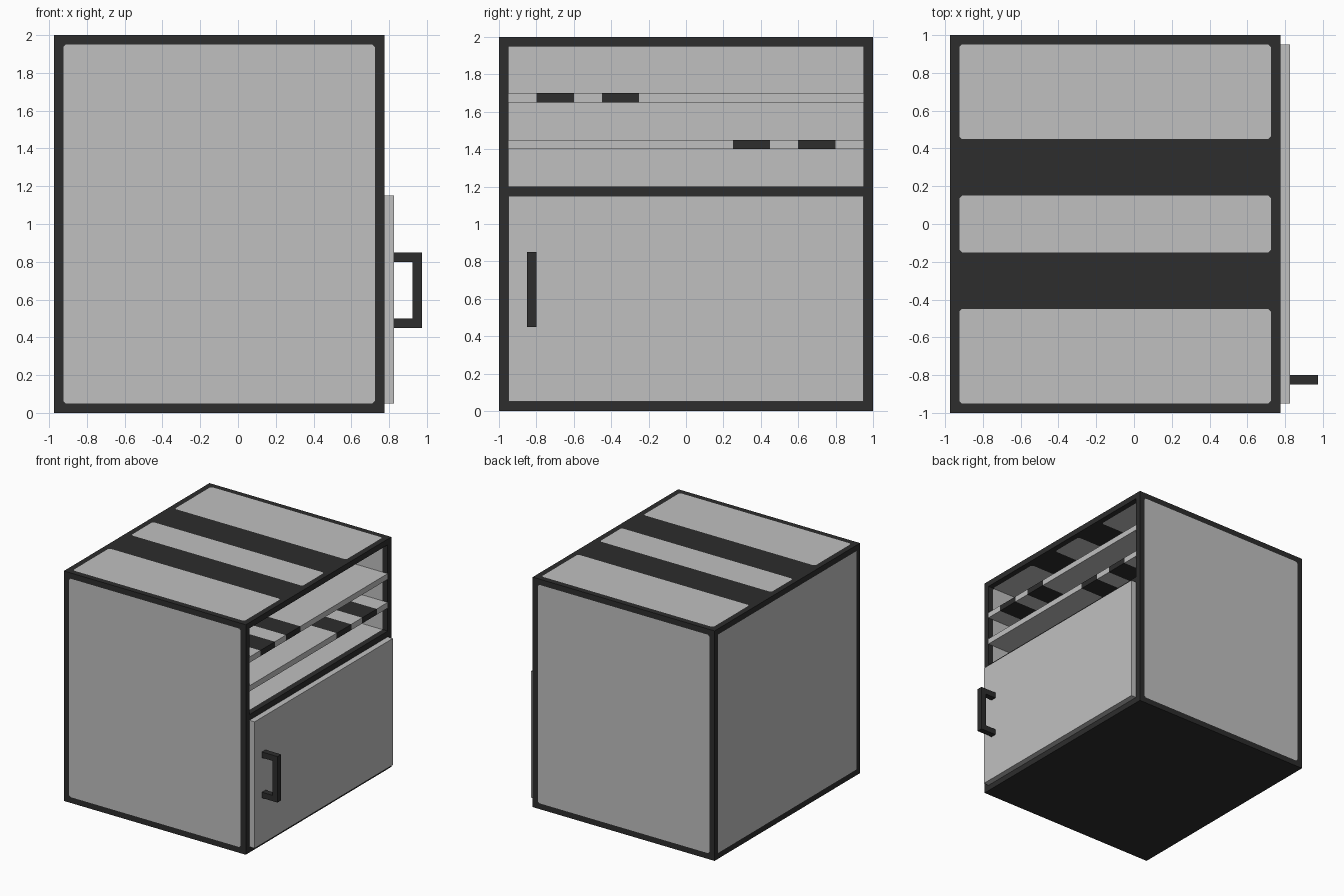
import bpy, bmesh
from mathutils import Vector

if "Cube" in bpy.data.objects:
    bpy.data.objects.remove(bpy.data.objects["Cube"], do_unlink=True)


def material(name, value):
    m = bpy.data.materials.new(name)
    m.use_nodes = True
    col = (value, value, value, 1)
    m.diffuse_color = col
    m.node_tree.nodes["Principled BSDF"].inputs["Base Color"].default_value = col
    return m


LIGHT = material("light_grey", 0.53)
DARK = material("charcoal", 0.026)


def finish(name, bm, mats):
    bmesh.ops.recalc_face_normals(bm, faces=bm.faces)
    me = bpy.data.meshes.new(name)
    bm.to_mesh(me)
    bm.free()
    for m in mats:
        me.materials.append(m)
    ob = bpy.data.objects.new(name, me)
    bpy.context.collection.objects.link(ob)
    return ob


def box(name, x, y, z, mat):
    """Box given by its (low, high) range on each axis."""
    bm = bmesh.new()
    bmesh.ops.create_cube(bm, size=1)
    lo, hi = Vector((x[0], y[0], z[0])), Vector((x[1], y[1], z[1]))
    for v in bm.verts:
        v.co = (lo + hi) / 2 + v.co * (hi - lo)
    return finish(name, bm, [mat])


def framed_slab(name, axis, depth, u, v, pu, pv, cut=0.014):
    """Dark slab with a light, corner-cut panel inset in both broad faces."""
    bm = bmesh.new()

    def vert(a, b, d):
        return bm.verts.new((a, b, d) if axis == "z" else (a, d, b))

    rims = []
    for d in depth:
        rim = [vert(a, b, d) for a, b in
               ((u[0], v[0]), (u[1], v[0]), (u[1], v[1]), (u[0], v[1]))]
        (l, r), (b, t), c = pu, pv, cut
        inner = [vert(p, q, d) for p, q in
                 ((l, b + c), (l + c, b), (r - c, b), (r, b + c),
                  (r, t - c), (r - c, t), (l + c, t), (l, t - c))]
        bm.faces.new(inner).material_index = 1
        for i in range(4):
            j = (i + 1) % 4
            bm.faces.new((rim[i], inner[2 * i + 1], inner[2 * i]))
            bm.faces.new((rim[i], rim[j], inner[2 * j], inner[2 * i + 1]))
        rims.append(rim)
    for i in range(4):
        j = (i + 1) % 4
        bm.faces.new((rims[0][i], rims[0][j], rims[1][j], rims[1][i]))
    return finish(name, bm, [DARK, LIGHT])


BODY_X, PANEL_X = (-0.975, 0.775), (-0.925, 0.725)
INSIDE_X, INSIDE_Y = (-0.925, 0.775), (-0.95, 0.95)

# Cabinet shell
framed_slab("front_wall", "y", (-1, -0.95), BODY_X, (0, 2), PANEL_X, (0.05, 1.95))
framed_slab("back_wall", "y", (0.95, 1), BODY_X, (0, 2), PANEL_X, (0.05, 1.95))
box("closed_side_wall", (-0.975, -0.925), INSIDE_Y, (0.05, 1.95), LIGHT)
box("base", BODY_X, (-1, 1), (0, 0.05), DARK)

# Top made of three framed sections separated by wide dark bands
for name, span, panel in (("top_front", (-1, -0.3), (-0.95, -0.45)),
                          ("top_middle", (-0.3, 0.3), (-0.15, 0.15)),
                          ("top_back", (0.3, 1), (0.45, 0.95))):
    framed_slab(name, "z", (1.95, 2), BODY_X, span, PANEL_X, panel)

# Divider between the open and closed compartments
box("divider", (-0.925, 0.725), INSIDE_Y, (1.15, 1.2), LIGHT)
box("divider_edge", (0.725, 0.775), INSIDE_Y, (1.15, 1.2), DARK)

# Shelves, each split into light boards and dark bands
for name, z, cuts in (("upper_shelf", 1.65, (-0.95, -0.8, -0.6, -0.45, -0.25, 0.95)),
                      ("lower_shelf", 1.4, (-0.95, 0.25, 0.45, 0.6, 0.8, 0.95))):
    for i, span in enumerate(zip(cuts, cuts[1:])):
        kind, mat = (("band", DARK) if i % 2 else ("board", LIGHT))
        box(f"{name}_{kind}_{i // 2 + 1}", INSIDE_X, span, (z, z + 0.05), mat)

# Door and its handle
box("door", (0.775, 0.825), INSIDE_Y, (0.05, 1.15), LIGHT)
HANDLE_Y = (-0.85, -0.8)
box("handle_grip", (0.925, 0.975), HANDLE_Y, (0.45, 0.85), DARK)
for name, z in (("handle_lower_arm", 0.45), ("handle_upper_arm", 0.8)):
    box(name, (0.825, 0.925), HANDLE_Y, (z, z + 0.05), DARK)
